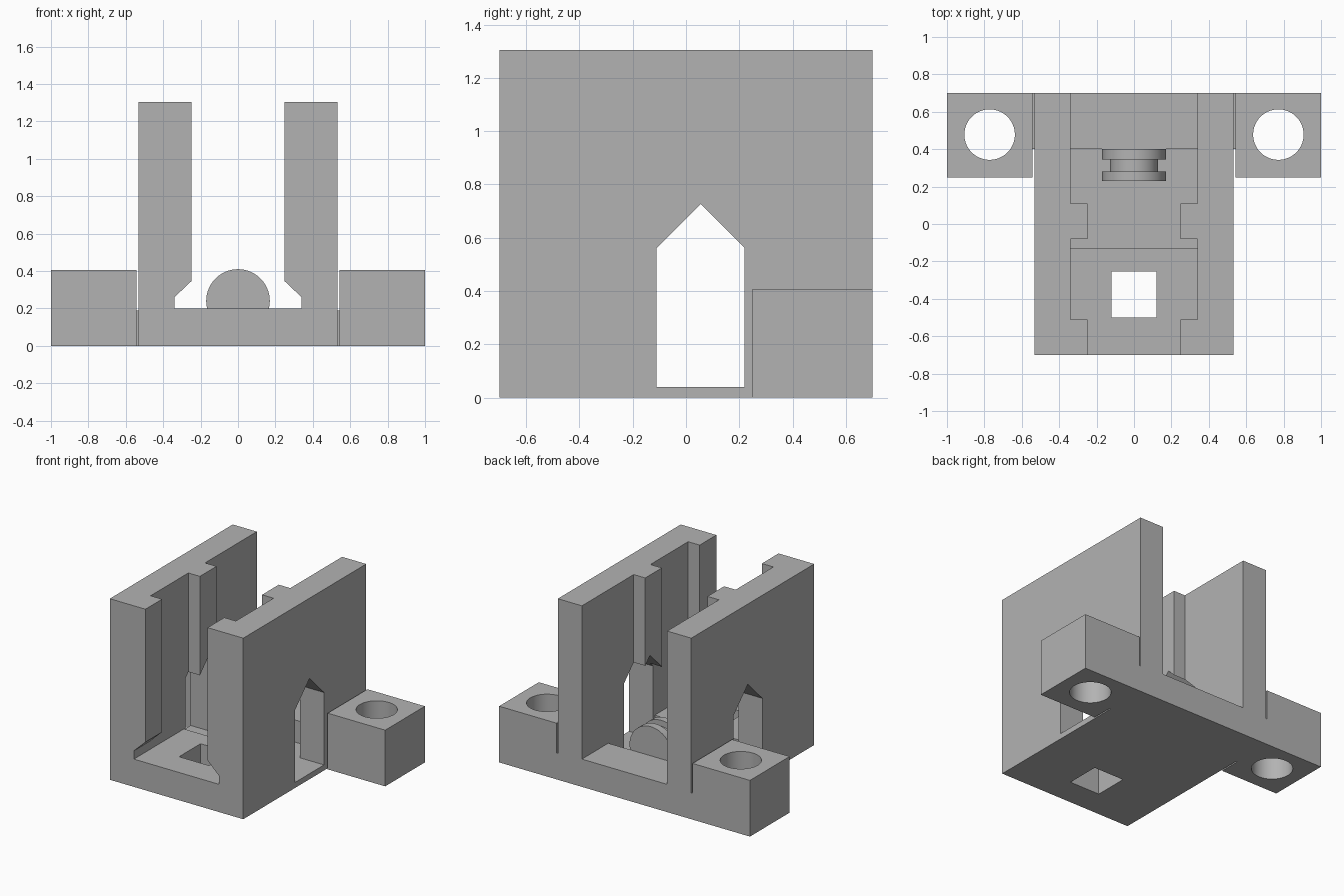
import bpy
from math import radians, pi
from mathutils import Matrix, Vector

if "Cube" in bpy.data.objects:
    bpy.data.objects.remove(bpy.data.objects["Cube"], do_unlink=True)

grey = bpy.data.materials.new("plain grey")
grey.use_nodes = True
grey.diffuse_color = (0.45, 0.45, 0.45, 1)
grey.node_tree.nodes["Principled BSDF"].inputs["Base Color"].default_value = (0.45, 0.45, 0.45, 1)


def prism(name, points, axis, start, end):
    """Extrude a closed outline along x or y; the outline's second value is z."""
    n = len(points)
    place = (lambda u, v, d: (d, u, v)) if axis == "x" else (lambda u, v, d: (u, d, v))
    verts = [place(u, v, d) for d in (start, end) for u, v in points]
    faces = [tuple(range(n)), tuple(range(2 * n - 1, n - 1, -1))]
    faces += [(i, i + n, (i + 1) % n + n, (i + 1) % n) for i in range(n)]
    mesh = bpy.data.meshes.new(name)
    mesh.from_pydata(verts, [], faces)
    # make the winding consistent
    import bmesh
    bm = bmesh.new()
    bm.from_mesh(mesh)
    bmesh.ops.recalc_face_normals(bm, faces=bm.faces)
    bm.to_mesh(mesh)
    bm.free()
    mesh.materials.append(grey)
    ob = bpy.data.objects.new(name, mesh)
    bpy.context.collection.objects.link(ob)
    return ob


def box(name, x, y, z):
    outline = [(x[0], z[0]), (x[1], z[0]), (x[1], z[1]), (x[0], z[1])]
    return prism(name, outline, "y", *y)


def cylinder(name, radius, depth, location, rotation=(0, 0, 0)):
    bpy.ops.mesh.primitive_cylinder_add(vertices=64, radius=radius, depth=depth,
                                        location=location, rotation=rotation)
    ob = bpy.context.object
    ob.name = name
    ob.data.materials.append(grey)
    return ob


def combine(target, tools, operation):
    """Apply booleans in turn and discard the tools."""
    for tool in tools:
        tool.hide_render = True
        mod = target.modifiers.new("boolean", "BOOLEAN")
        mod.operation, mod.solver, mod.object = operation, "EXACT", tool
        bpy.ops.object.select_all(action="DESELECT")
        bpy.context.view_layer.objects.active = target
        target.select_set(True)
        bpy.ops.object.modifier_apply(modifier=mod.name)
        bpy.data.objects.remove(tool, do_unlink=True)


def smooth(ob):
    bpy.ops.object.select_all(action="DESELECT")
    bpy.context.view_layer.objects.active = ob
    ob.select_set(True)
    bpy.ops.object.shade_smooth_by_angle(angle=radians(30))


# Channel body: narrow slot flaring at the foot, widened between the guide ribs
body = box("channel_body", (-0.532, 0.532), (-0.7, 0.7), (0, 1.305))
half = [(0.34, 0.2), (0.34, 0.26), (0.248, 0.347), (0.248, 1.6)]
slot = prism("slot", half + [(-x, z) for x, z in reversed(half)], "y", -1, 1)
bays = [box("bay", (-0.34, 0.34), y, (0.23, 1.6)) for y in ((-0.51, -0.08), (0.11, 1))]
# Floor recess, drain hole and pointed side windows
recess = box("recess", (-0.34, 0.34), (-0.13, 0.4), (0.04, 0.25))
drain = box("drain", (-0.12, 0.12), (-0.5, -0.255), (-0.2, 0.4))
window = prism("window", [(-0.11, 0.04), (0.22, 0.04), (0.22, 0.562),
                          (0.055, 0.727), (-0.11, 0.562)], "x", -1, 1)
combine(body, [slot, *bays, recess, drain, window], "DIFFERENCE")

# Mounting lugs, each with a bolt hole and a low bridge to the body
for side, name in ((1, "left"), (-1, "right")):
    xs = sorted((side * 0.542, side * 1.0))
    lug = box(name + "_mounting_lug", xs, (0.248, 0.7), (0, 0.405))
    hole = cylinder("hole", 0.135, 1, (side * 0.772, 0.478, 0.2))
    combine(lug, [hole], "DIFFERENCE")
    smooth(lug)
    box(name + "_bridge", sorted((side * 0.532, side * 0.542)), (0.4, 0.7), (0, 0.19))

# Spool standing out from the recess's back wall
for name, radius, y0, y1 in (("spool_front_flange", 0.17, 0.23, 0.28),
                             ("spool_neck", 0.128, 0.28, 0.345),
                             ("spool_back_flange", 0.17, 0.345, 0.4)):
    smooth(cylinder(name, radius, y1 - y0, (0, (y0 + y1) / 2, 0.24), (pi / 2, 0, 0)))
